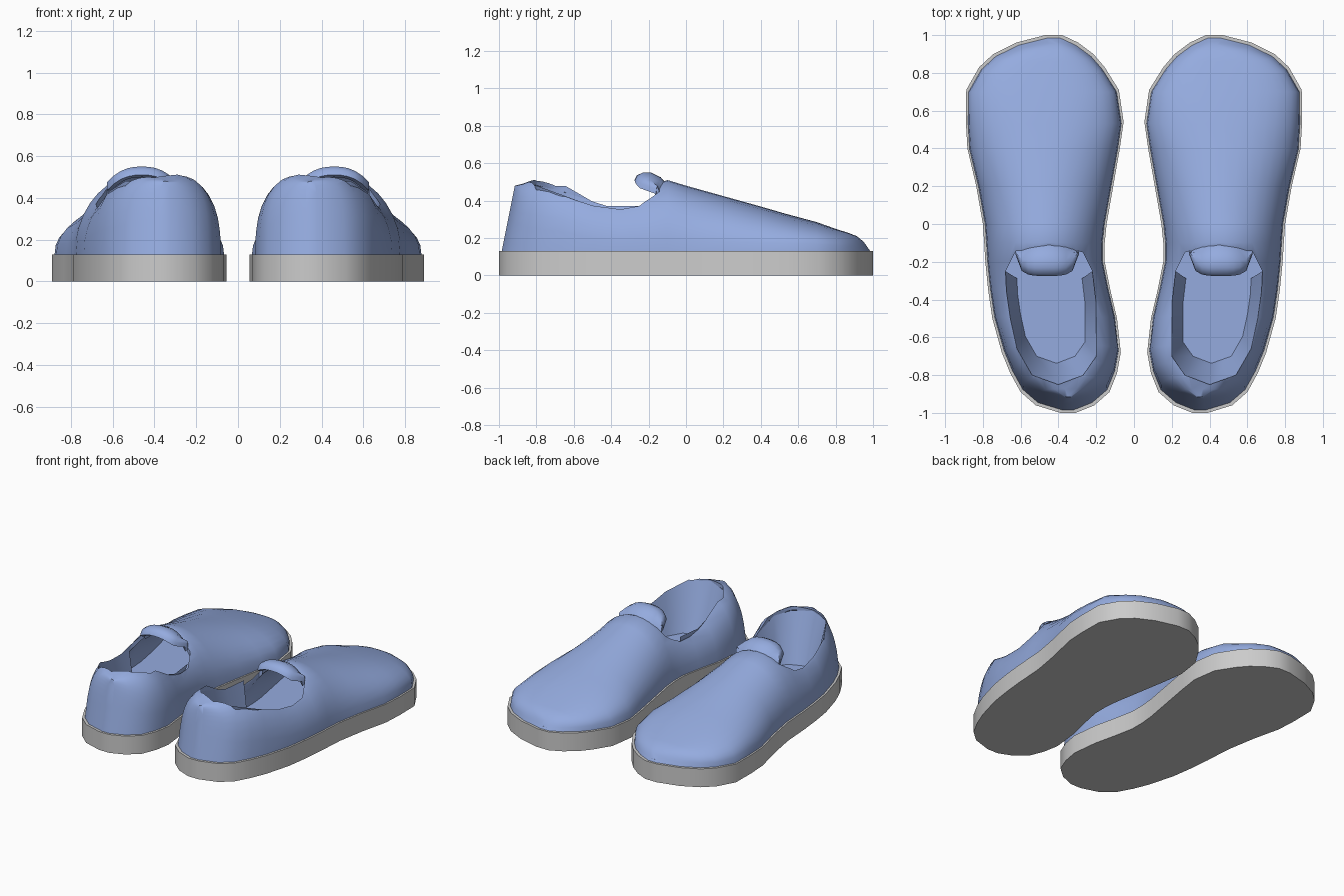
import bpy, bmesh, math

if "Cube" in bpy.data.objects:
    bpy.data.objects.remove(bpy.data.objects["Cube"])

BASE = 0.13  # top of the sole

# Stations along the shoe: y, inner x, outer x, crown height, squareness, lean
ROWS = [
    (-1.0, .31, .39, .48, 5, .2), (-.96, .21, .52, .49, 4, .2),
    (-.89, .13, .60, .515, 3.2, .18), (-.79, .09, .655, .52, 2.9, .13),
    (-.68, .07, .70, .525, 2.6, .08),
    (-.50, .09, .75, .47, 2.2, 0), (-.35, .125, .772, .46, 2, 0),
    (-.20, .155, .787, .48, 2, 0), (-.10, .155, .793, .51, 2, 0),
    (0, .145, .80, .48, 2, 0), (.20, .11, .835, .425, 2, 0),
    (.40, .075, .882, .37, 2.1, 0), (.54, .055, .89, .33, 2.3, 0),
    (.71, .08, .888, .285, 2.5, 0), (.83, .155, .82, .247, 2.6, -.1),
    (.90, .215, .745, .23, 2.8, -.25), (.96, .295, .625, .21, 3, -.4),
    (1.0, .38, .47, .18, 4, -.7),
]
# Foot opening: x, y and rim height
OPENING = [(.68, -.25, .35), (.675, -.36, .35), (.655, -.5, .37), (.62, -.66, .43),
           (.54, -.80, .48), (.40, -.85, .49), (.27, -.80, .48), (.2, -.70, .46),
           (.2, -.42, .37), (.22, -.25, .37),
           (.27, -.15, .43), (.45, -.11, .48), (.63, -.15, .42)]

blue = bpy.data.materials.new("blue_fabric")
blue.diffuse_color = (.30, .41, .74, 1)
blue.use_nodes = True
blue.node_tree.nodes["Principled BSDF"].inputs["Base Color"].default_value = blue.diffuse_color


def make(name, verts, faces, material=None):
    mesh = bpy.data.meshes.new(name)
    mesh.from_pydata(verts, [], faces)
    bm = bmesh.new()
    bm.from_mesh(mesh)
    bmesh.ops.recalc_face_normals(bm, faces=bm.faces)
    bm.to_mesh(mesh)
    bm.free()
    obj = bpy.data.objects.new(name, mesh)
    bpy.context.collection.objects.link(obj)
    if material:
        mesh.materials.append(material)
    return obj


def prism(name, outline, z0, z1, material=None):
    n = len(outline)
    verts = [(p[0], p[1], z) for z in (z0, z1) for p in outline]
    faces = [tuple(range(n)), tuple(range(n, 2 * n))]
    faces += [(i, (i + 1) % n, n + (i + 1) % n, n + i) for i in range(n)]
    return make(name, verts, faces, material)


def grid_faces(rows, cols):
    return [(r * cols + c, r * cols + c + 1, (r + 1) * cols + c + 1, (r + 1) * cols + c)
            for r in range(rows - 1) for c in range(cols - 1)]


def thicken(obj, amount):
    mod = obj.modifiers.new("thickness", 'SOLIDIFY')
    mod.thickness = amount
    mod.offset = -1


def finish(obj, angle=45):
    # mirror to the second shoe, apply everything and smooth
    obj.modifiers.new("pair", 'MIRROR').use_mirror_merge = False
    bpy.ops.object.select_all(action='DESELECT')
    obj.select_set(True)
    bpy.context.view_layer.objects.active = obj
    for mod in list(obj.modifiers):
        bpy.ops.object.modifier_apply(modifier=mod.name)
    bpy.ops.object.shade_smooth_by_angle(angle=math.radians(angle))


def outline(inset):
    k = 1 - inset
    return ([(b - inset, y * k) for y, a, b, *_ in ROWS] +
            [(a + inset, y * k) for y, a, b, *_ in reversed(ROWS)])


# Soles
finish(prism("sole", outline(0), 0, BASE))

# Insoles
finish(prism("insole", outline(.025), BASE - .01, BASE + .015, blue))

# Uppers: superellipse arches lofted from heel to toe
SEG = 18
verts = []
for y, a, b, top, p, lean in ROWS:
    a, b = a + .012, b - .012
    for i in range(SEG + 1):
        t = math.pi * i / SEG
        c, s = math.cos(t), max(math.sin(t), 0)
        if i in (0, SEG):
            s = 0
        x = (a + b) / 2 + (b - a) / 2 * math.copysign(abs(c) ** (2 / p), c)
        rise = (top - BASE) * s ** (2 / p)
        verts.append((x, y * .985 + lean * rise, BASE + rise))
cols = SEG + 1
faces = grid_faces(len(ROWS), cols)
faces += [tuple(range(cols)), tuple(range(len(verts) - cols, len(verts)))]
upper = make("upper", verts, faces, blue)
thicken(upper, .025)

# Foot opening
cutter = prism("opening_cutter", OPENING, .2, .9)
cutter.hide_render = True
cut = upper.modifiers.new("opening", 'BOOLEAN')
cut.operation = 'DIFFERENCE'
cut.solver = 'EXACT'
cut.object = cutter
finish(upper)
bpy.data.objects.remove(cutter)

# Linings: padded slope from the rim of the opening down to the insole
rim = OPENING[:10]
floor = [(.44 + (x - .44) * .75, -.4 + (y + .4) * .75, BASE + .016) for x, y, z in rim]
lining = make("lining", floor + rim, grid_faces(2, len(rim)), blue)
lining.data.flip_normals() if lining.data.polygons[4].normal.z < 0 else None
finish(lining, 60)

# Tongues: arched flap curling over the front of the opening
PROFILE = [(0, .485), (.2, .525), (.5, .55), (.75, .55), (.93, .535), (1, .51)]
COLS = 11
verts = []
for v, z in PROFILE:
    for i in range(COLS):
        u = 2 * i / (COLS - 1) - 1
        back = -.10 - .04 * u * u
        tip = -.16 - .115 * (1 - u ** 4) ** .5
        verts.append((.46 + .168 * u, back + (tip - back) * v, z - .075 * abs(u) ** 2.5))
tongue = make("tongue", verts, grid_faces(len(PROFILE), COLS), blue)
thicken(tongue, .025)
finish(tongue)
